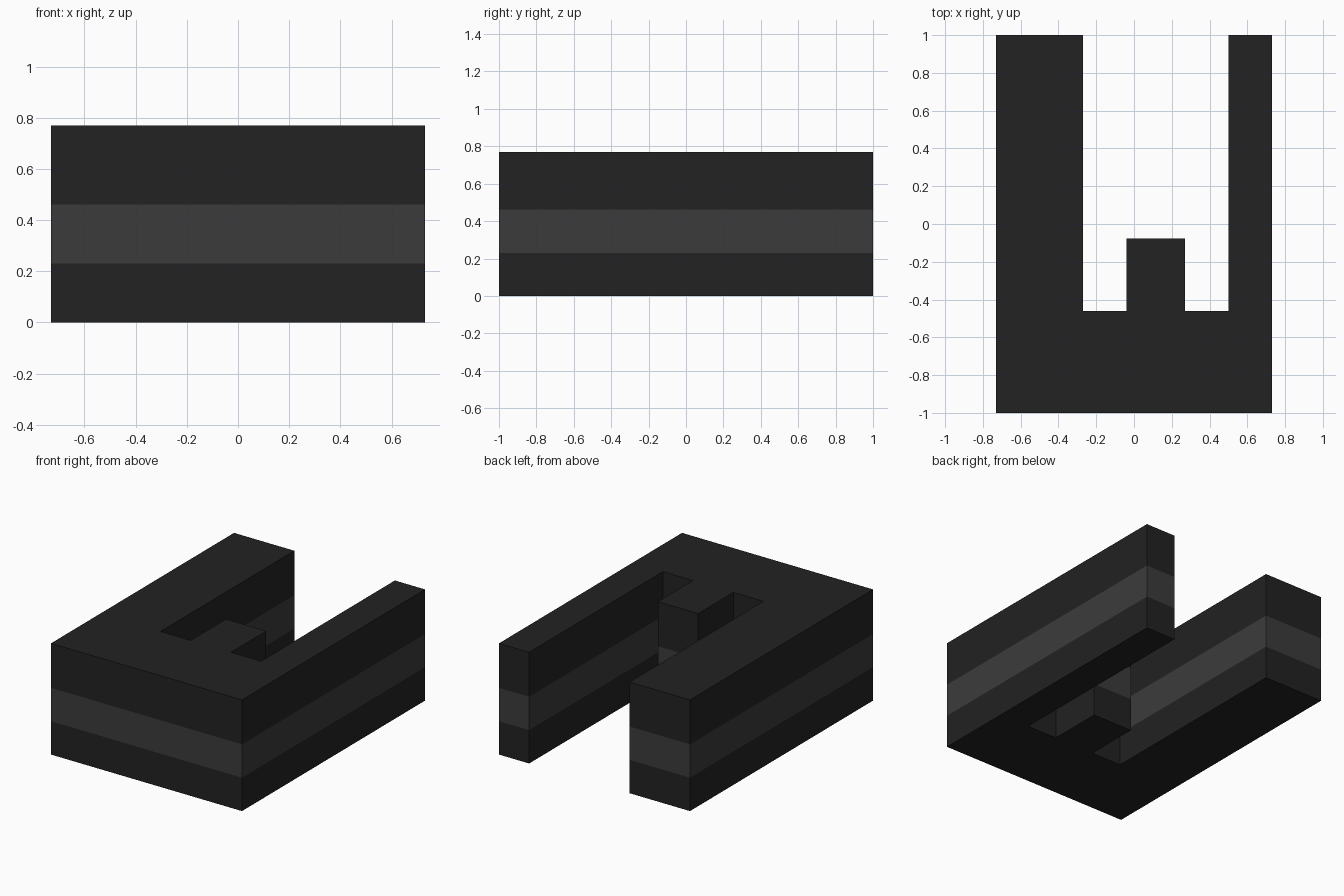
import bpy
import bmesh

cube = bpy.data.objects.get("Cube")
if cube:
    bpy.data.objects.remove(cube, do_unlink=True)

U = 2 / 26  # one grid cell


def make_material(name, value):
    mat = bpy.data.materials.new(name)
    mat.use_nodes = True
    colour = (value, value, value, 1)
    mat.diffuse_color = colour
    mat.node_tree.nodes["Principled BSDF"].inputs["Base Color"].default_value = colour
    return mat


# Plan outline in cells: wide arm, notch, centre tab, notch, narrow arm
outline = [(-9.5, -13), (9.5, -13), (9.5, 13), (6.5, 13), (6.5, -6),
           (3.5, -6), (3.5, -1), (-0.5, -1), (-0.5, -6),
           (-3.5, -6), (-3.5, 13), (-9.5, 13)]
levels = [0, 3, 6, 10]  # bottom, band start, band end, top

bm = bmesh.new()
rings = [[bm.verts.new((x * U, y * U, z * U)) for x, y in outline] for z in levels]

# Bottom and top caps
bm.faces.new(rings[0][::-1])
bm.faces.new(rings[-1])

# Walls, with the middle layer in the lighter band colour
n = len(outline)
for layer, (low, high) in enumerate(zip(rings, rings[1:])):
    for i in range(n):
        j = (i + 1) % n
        face = bm.faces.new((low[i], low[j], high[j], high[i]))
        face.material_index = 1 if layer == 1 else 0

mesh = bpy.data.meshes.new("slotted_block")
bm.to_mesh(mesh)
bm.free()
mesh.materials.append(make_material("charcoal", 0.016))
mesh.materials.append(make_material("dark grey band", 0.044))
block = bpy.data.objects.new("slotted_block", mesh)
bpy.context.collection.objects.link(block)
